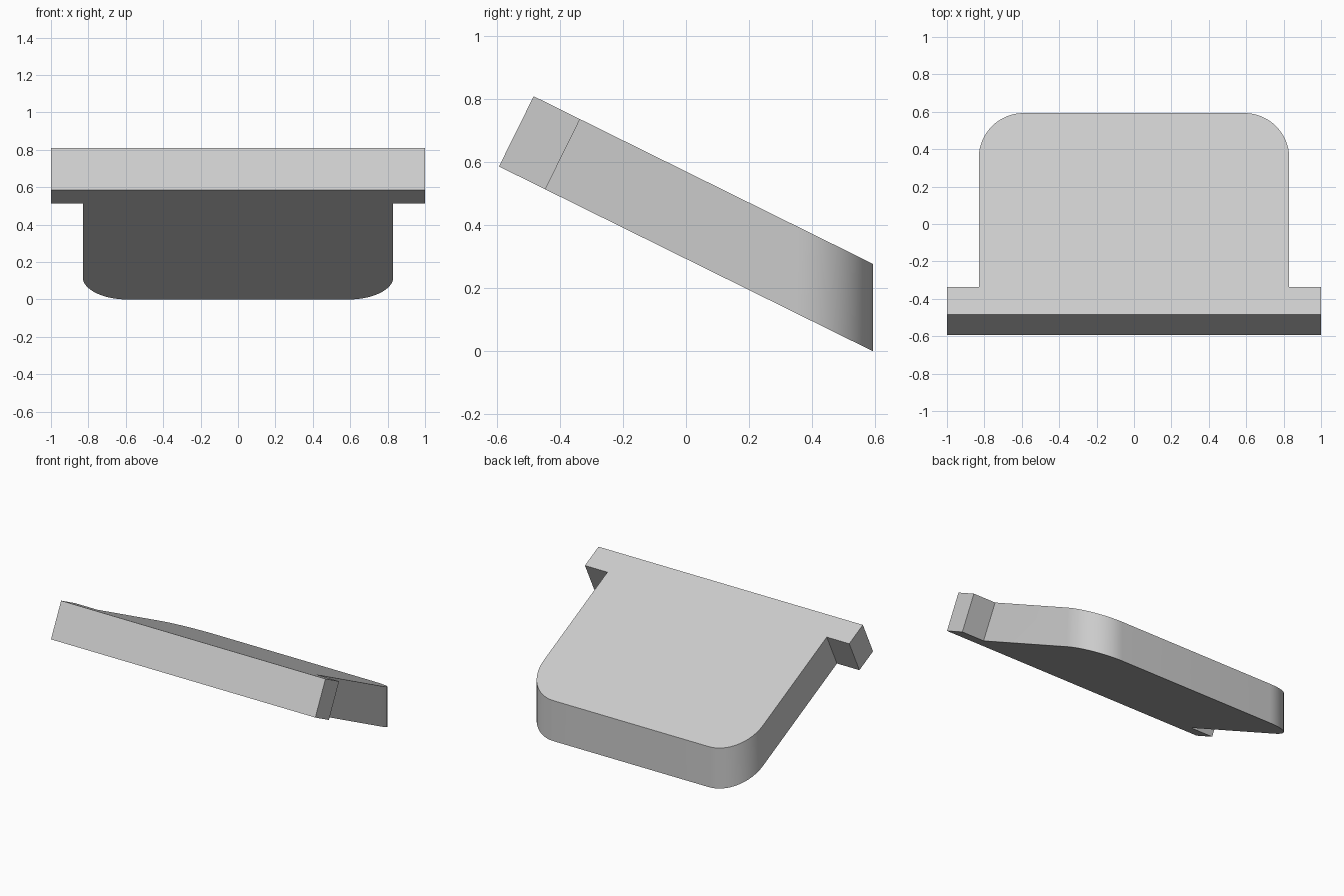
import bpy, bmesh, math

cube = bpy.data.objects.get("Cube")
if cube:
    bpy.data.objects.remove(cube, do_unlink=True)

SLOPE = 0.494        # fall of the plate towards the back
HEIGHT = 0.277       # vertical thickness
LEAN = 0.11          # forward lean of the bar's square-cut faces
BACK, FRONT, BAR_BACK = 0.593, -0.593, -0.446
HALF_BAR, HALF_PLATE, RADIUS = 1.0, 0.83, 0.24
ARC_STEPS = 16

grey = bpy.data.materials.new("light_grey")
grey.use_nodes = True
colour = (0.6, 0.6, 0.6, 1)
grey.diffuse_color = colour
grey.node_tree.nodes["Principled BSDF"].inputs["Base Color"].default_value = colour

# Left half of the outline: x, y, lean of the wall at that corner
half = [(HALF_BAR, FRONT, LEAN), (HALF_BAR, BAR_BACK, LEAN), (HALF_PLATE, BAR_BACK, LEAN)]
for i in range(ARC_STEPS + 1):
    a = math.pi / 2 * i / ARC_STEPS
    half.append((HALF_PLATE - RADIUS + RADIUS * math.cos(a),
                 BACK - RADIUS + RADIUS * math.sin(a), 0))
outline = half + [(-x, y, lean) for x, y, lean in reversed(half)]


def fall(y):
    return SLOPE * (BACK - y)


# Sloping plate with crossbar, closed between lower and upper outlines
bm = bmesh.new()
lower = [bm.verts.new((x, y, fall(y))) for x, y, lean in outline]
upper = [bm.verts.new((x, y + lean, fall(y + lean) + HEIGHT)) for x, y, lean in outline]
bm.faces.new(upper)
bm.faces.new(list(reversed(lower)))
n = len(outline)
for i in range(n):
    j = (i + 1) % n
    bm.faces.new((lower[i], lower[j], upper[j], upper[i]))
bmesh.ops.recalc_face_normals(bm, faces=bm.faces[:])

mesh = bpy.data.meshes.new("sloping_plate")
bm.to_mesh(mesh)
bm.free()
mesh.materials.append(grey)
plate = bpy.data.objects.new("sloping_plate", mesh)
bpy.context.collection.objects.link(plate)

# Smooth rounded corners, crisp edges elsewhere
bpy.ops.object.select_all(action="DESELECT")
plate.select_set(True)
bpy.context.view_layer.objects.active = plate
bpy.ops.object.shade_smooth_by_angle(angle=math.radians(30))
